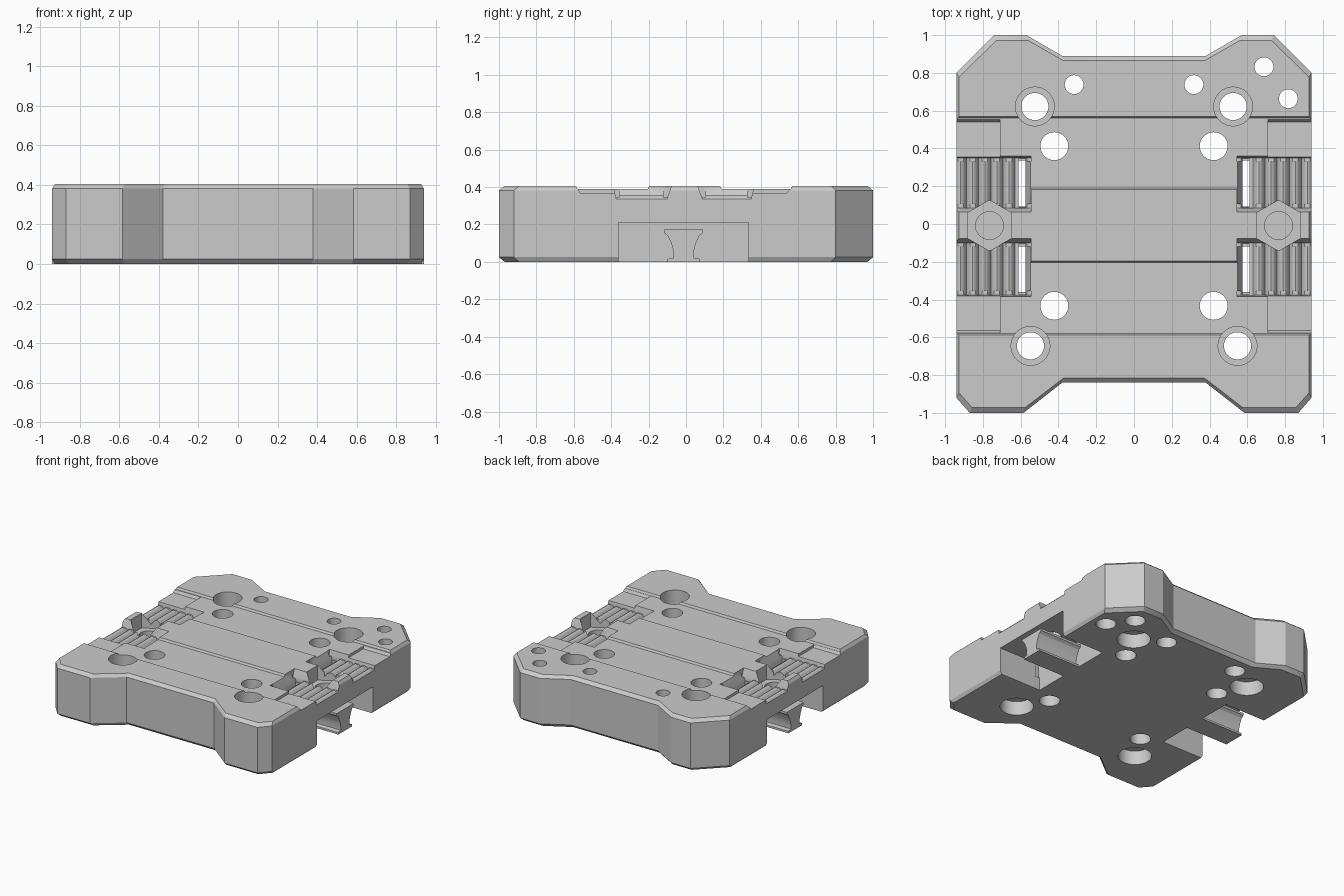
import bpy, bmesh, math

cube = bpy.data.objects.get("Cube")
if cube:
    bpy.data.objects.remove(cube, do_unlink=True)

grey = bpy.data.materials.new("plain grey")
grey.use_nodes = True
grey.diffuse_color = (0.6, 0.6, 0.6, 1)
grey.node_tree.nodes["Principled BSDF"].inputs["Base Color"].default_value = (0.6, 0.6, 0.6, 1)


def loft(name, rings):
    """Closed solid through a stack of equal-length point rings."""
    bm = bmesh.new()
    loops = [[bm.verts.new(p) for p in ring] for ring in rings]
    n = len(loops[0])
    bm.faces.new(loops[0])
    bm.faces.new(loops[-1])
    for a, b in zip(loops, loops[1:]):
        for i in range(n):
            j = (i + 1) % n
            bm.faces.new((a[i], a[j], b[j], b[i]))
    bmesh.ops.recalc_face_normals(bm, faces=bm.faces)
    mesh = bpy.data.meshes.new(name)
    bm.to_mesh(mesh)
    bm.free()
    mesh.materials.append(grey)
    obj = bpy.data.objects.new(name, mesh)
    bpy.context.collection.objects.link(obj)
    return obj


def prism(name, profile, axis, lo, hi):
    """Extrude a 2D profile along an axis: x takes (y,z), y takes (x,z), z takes (x,y)."""
    place = {"x": lambda p, t: (t, p[0], p[1]),
             "y": lambda p, t: (p[0], t, p[1]),
             "z": lambda p, t: (p[0], p[1], t)}[axis]
    return loft(name, [[place(p, t) for p in profile] for t in (lo, hi)])


def circle(x, y, r, sides=32, turn=0.0):
    return [(x + r * math.cos(turn + math.tau * i / sides),
             y + r * math.sin(turn + math.tau * i / sides)) for i in range(sides)]


def box(x0, x1, y0, y1):
    return [(x0, y0), (x1, y0), (x1, y1), (x0, y1)]


def cut(target, cutter):
    cutter.hide_render = True
    mod = target.modifiers.new("cut", "BOOLEAN")
    mod.operation = "DIFFERENCE"
    mod.solver = "EXACT"
    mod.object = cutter
    bpy.context.view_layer.objects.active = target
    bpy.ops.object.modifier_apply(modifier=mod.name)
    bpy.data.objects.remove(cutter, do_unlink=True)


# Body: notched outline with bevelled top and bottom rims
half = [(0.38, -0.84), (0.585, -1), (0.87, -1), (0.94, -0.92),
        (0.94, 0.8), (0.74, 1), (0.57, 1), (0.38, 0.89)]
outline = half + [(-x, y) for x, y in reversed(half)]
levels = [(0, 0.985, 0.97), (0.025, 1, 1), (0.382, 1, 1), (0.405, 0.985, 0.972)]
body = loft("body", [[(x * sx, y * sy, z) for x, y in outline] for z, sx, sy in levels])

# Shallow bands across the top, leaving a raised middle strip
for y0, y1 in ((-0.58, -0.205), (0.19, 0.56)):
    band = [(y0, 0.389), (y1, 0.389), (y1 + 0.016, 0.42), (y0 - 0.016, 0.42)]
    cut(body, prism("band_cutter", band, "x", -1.1, 1.1))

# Scalloped floor of the grips
ridges, steps = 5, 8
floor = []
for i in range(ridges * steps + 1):
    t = i / steps
    floor.append((0.63 + 0.064 * t, 0.32 + 0.034 * abs(math.sin(math.pi * t))))
grip = [(0.545, 0.5), (0.545, 0.4), (0.575, 0.32)] + floor + [(0.95, 0.5)]

for s in (-1, 1):
    def span(a, b):
        return sorted((s * a, s * b))

    # Lowered pads beside each grip
    for y0, y1 in ((-0.565, -0.3), (0.3, 0.54)):
        lo, hi = (y0 - 0.03, y1) if y0 < 0 else (y0, y1 + 0.03)
        pad = [(y0, 0.368), (y1, 0.368), (hi, 0.42), (lo, 0.42)]
        cut(body, prism("pad_cutter", pad, "x", *span(0.71, 1.1)))

    # Ridged grips and the sloping sides of the bridge between them
    for y0, y1 in ((-0.375, -0.1), (0.085, 0.35)):
        cut(body, prism("grip_cutter", [(s * x, z) for x, z in grip], "y", y0, y1))
        inner, outer = (y1, y0) if y0 < 0 else (y0, y1)
        d = 1 if y0 > 0 else -1
        slope = [(inner + d * 0.02, 0.345), (inner, 0.345),
                 (inner - d * 0.028, 0.42), (inner + d * 0.02, 0.42)]
        cut(body, prism("bridge_cutter", slope, "x", *span(0.545, 1.1)))
        edge = [(outer - d * 0.02, 0.345), (outer, 0.345),
                (outer + d * 0.016, 0.42), (outer - d * 0.02, 0.42)]
        cut(body, prism("edge_cutter", edge, "x", *span(0.545, 1.1)))
        # Narrow slot through to the underside
        lo, hi = span(0.575, 0.612)
        cut(body, prism("slot_cutter", box(lo, hi, y0 + 0.005, y1 - 0.005), "z", 0.1, 0.45))

    # Hollow below each grip
    lo, hi = span(0.574, 1.1)
    cut(body, prism("hollow_cutter", box(lo, hi, -0.36, 0.335), "z", -0.1, 0.21))

    # Hexagonal nut pocket with a round bore
    cut(body, prism("nut_cutter", circle(s * 0.765, -0.008, 0.134, 6, math.pi / 6), "z", 0.29, 0.5))
    cut(body, prism("bore_cutter", circle(s * 0.765, -0.008, 0.074), "z", 0.1, 0.5))

    # Waisted clamp bar hanging in the hollow
    side = [(0.105, 0.172), (0.105, 0.155), (0.085, 0.14), (0.066, 0.1), (0.055, 0.06),
            (0.054, 0.022), (0.085, 0.016), (0.085, 0)]
    bar = [(-0.013 + y, z) for y, z in side] + [(-0.013 - y, z) for y, z in reversed(side)]
    prism("left_clamp_bar" if s > 0 else "right_clamp_bar", bar, "x", *span(0.56, 0.94))

# Through holes: x, y, radius, lower counterbore radius and depth, upper counterbore
holes = []
for s in (-1, 1):
    holes += [(s * 0.525, 0.622, 0.072, 0.12, 0.11, 0.103),
              (s * 0.548, -0.645, 0.072, 0.12, 0.11, 0.103),
              (s * 0.422, 0.412, 0.074, 0, 0, 0),
              (s * 0.422, -0.433, 0.074, 0, 0, 0),
              (s * 0.317, 0.738, 0.05, 0.072, 0.2, 0)]
holes += [(0.688, 0.832, 0.05, 0.072, 0.2, 0), (0.817, 0.663, 0.05, 0.072, 0.2, 0)]
for x, y, r, low_r, depth, top_r in holes:
    cut(body, prism("hole_cutter", circle(x, y, r), "z", -0.1, 0.5))
    if low_r:
        cut(body, prism("lower_cutter", circle(x, y, low_r), "z", -0.1, depth))
    if top_r:
        cut(body, prism("upper_cutter", circle(x, y, top_r), "z", 0.28, 0.5))

# Smooth the round walls, keep the machined edges sharp
for obj in bpy.data.objects:
    if obj.type == "MESH" and (obj == body or obj.name.endswith("clamp_bar")):
        bpy.ops.object.select_all(action="DESELECT")
        obj.select_set(True)
        bpy.context.view_layer.objects.active = obj
        bpy.ops.object.shade_smooth_by_angle(angle=math.radians(25))
